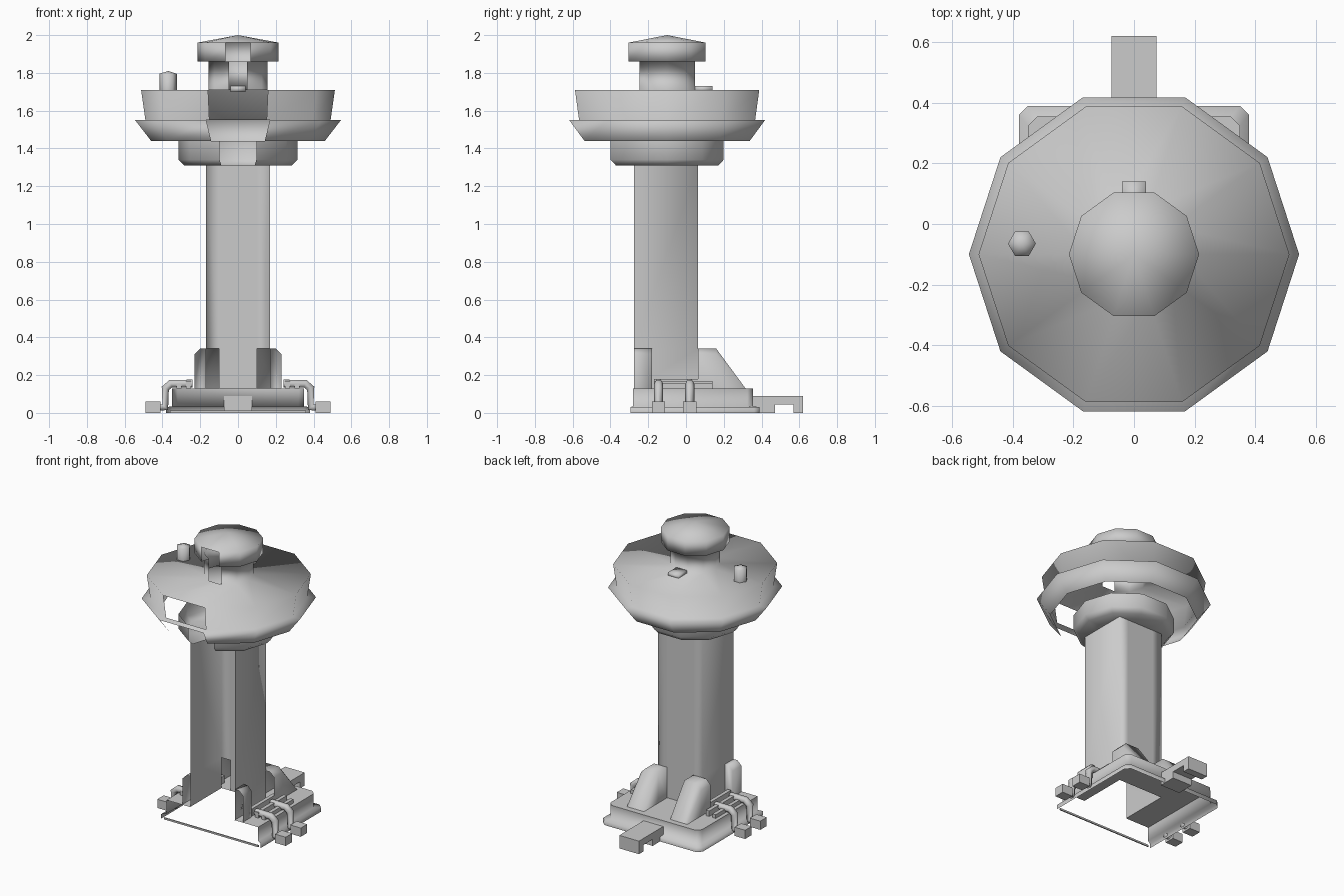
import bpy, bmesh, math

if "Cube" in bpy.data.objects:
    bpy.data.objects.remove(bpy.data.objects["Cube"], do_unlink=True)

GREY = (0.6, 0.6, 0.6, 1)
mat = bpy.data.materials.new("concrete_grey")
mat.use_nodes = True
mat.diffuse_color = GREY
mat.node_tree.nodes["Principled BSDF"].inputs["Base Color"].default_value = GREY


def finish(name, bm, mirror=False):
    """Turn a bmesh into a smooth shaded object, optionally mirrored in x."""
    mesh = bpy.data.meshes.new(name)
    bm.to_mesh(mesh)
    bm.free()
    mesh.materials.append(mat)
    for p in mesh.polygons:
        p.use_smooth = True
    ob = bpy.data.objects.new(name, mesh)
    bpy.context.collection.objects.link(ob)
    if mirror:
        ob.modifiers.new("mirror", "MIRROR").use_mirror_merge = False
    return ob


def loft(name, rows, closed=False, skip=(), caps=(), mirror=False):
    """Skin a list of point rows; skip holds (row, segment) pairs left open."""
    bm = bmesh.new()
    vs = [[bm.verts.new(p) for p in row] for row in rows]
    n = len(rows[0])
    for r in range(len(rows) - 1):
        for i in range(n if closed else n - 1):
            if (r, i) not in skip:
                j = (i + 1) % n
                bm.faces.new((vs[r][i], vs[r][j], vs[r + 1][j], vs[r + 1][i]))
    for c in caps:
        bm.faces.new(vs[c])
    bmesh.ops.remove_doubles(bm, verts=bm.verts, dist=1e-5)
    bmesh.ops.delete(bm, geom=[v for v in bm.verts if not v.link_faces], context="VERTS")
    return finish(name, bm, mirror)


def box(name, x, y, z, mirror=False):
    bm = bmesh.new()
    bmesh.ops.create_cube(bm, size=1)
    for v in bm.verts:
        v.co = [lo + (c + 0.5) * (hi - lo) for c, (lo, hi) in zip(v.co, (x, y, z))]
    return finish(name, bm, mirror)


def ring(radius, z, sides=10, cx=0, cy=-0.1):
    return [(cx + radius * math.cos(math.tau * i / sides),
             cy + radius * math.sin(math.tau * i / sides), z) for i in range(sides)]


FRONT = 7  # decagon side that faces the front

# Cabin, neck and cap, with an open front bay
cabin = [(.46, 1.44), (.545, 1.55), (.49, 1.55), (.513, 1.71), (.155, 1.71),
         (.155, 1.86), (.215, 1.86), (.215, 1.96), (0, 2.0)]
loft("cabin", [ring(*p) for p in cabin], closed=True,
     skip=[(r, FRONT) for r in (0, 2, 4, 5, 6)])

# Collar under the cabin
collar = [(.16, 1.31), (.285, 1.31), (.315, 1.34), (.315, 1.44)]
loft("collar", [ring(*p) for p in collar], closed=True,
     skip=[(r, FRONT) for r in range(3)])

# Shaft: three walls, open at the front, with openings into the back buttresses
plan = [(.17, -.275), (.17, .063), (.1, .063), (-.1, .063), (-.17, .063), (-.17, -.275)]
loft("shaft", [[(x, y, z) for x, y in plan] for z in (.13, .34, 1.31)],
     skip=[(0, 1), (0, 3)])

# Base: skirt, walls and a top with the shaft well cut out


def base_plan(w, back, front, z, c=.03):
    return [(w, front, z), (w, back - c, z), (w - c, back, z),
            (c - w, back, z), (-w, back - c, z), (-w, front, z)]


loft("base", [base_plan(.38, .39, -.295, 0), base_plan(.38, .39, -.295, .03),
              base_plan(.35, .355, -.28, .035), base_plan(.35, .355, -.28, .13)])
bm = bmesh.new()
well = [(-.17, -.28, .13), (-.17, .063, .13), (.17, .063, .13), (.17, -.28, .13)]
bm.faces.new([bm.verts.new(p) for p in base_plan(.35, .355, -.28, .13) + well])
finish("base_top", bm)
box("front_sill", (-.36, .36), (-.295, -.287), (0, .012))

# Buttresses at the back, sloping down to the base
section = [(.1, .13), (.1, .34), (.2, .34), (.23, .31), (.23, .13)]
loft("back_buttress", [[(x, y, z) for x, z in section] for y in (.063, .16)]
     + [[(x, .315, .13) for x, z in section]], mirror=True)
loft("front_post", [[(max(x, .17), y, z) for x, z in section] for y in (-.275, -.18)],
     caps=[1], mirror=True)

# Side pipes bending down to their feet, and slats between them
for k, y in enumerate((-.145, .02)):
    curve = bpy.data.curves.new("pipe_path", "CURVE")
    curve.dimensions = "3D"
    curve.bevel_depth = .024
    curve.bevel_resolution = 1
    path = [(.24, .155), (.355, .155), (.385, .13), (.385, .03), (.46, .03)]
    spline = curve.splines.new("POLY")
    spline.points.add(len(path) - 1)
    for pt, (x, z) in zip(spline.points, path):
        pt.co = (x, y, z, 1)
    temp = bpy.data.objects.new("pipe_path", curve)
    bpy.context.collection.objects.link(temp)
    bpy.context.view_layer.update()
    bm = bmesh.new()
    bm.from_mesh(temp.to_mesh())
    temp.to_mesh_clear()
    bpy.data.objects.remove(temp)
    finish(f"side_pipe_{k + 1}", bm, mirror=True)
    box(f"pipe_foot_{k + 1}", (.41, .49), (y - .035, y + .035), (0, .06), mirror=True)
for k in range(3):
    x = .2 + .05 * k
    box(f"vent_slat_{k + 1}", (x, x + .025), (-.17, .14), (.13, .18 - .012 * k), mirror=True)

# Arched duct at the back
bm = bmesh.new()
side = [(.35, 0), (.47, 0), (.47, .045), (.57, .045), (.57, 0), (.62, 0), (.62, .09), (.35, .09)]
face = bm.faces.new([bm.verts.new((-.075, y, z)) for y, z in side])
ext = bmesh.ops.extrude_face_region(bm, geom=[face], use_keep_orig=True)
for v in ext["geom"]:
    if isinstance(v, bmesh.types.BMVert):
        v.co.x = .075
bmesh.ops.recalc_face_normals(bm, faces=bm.faces)
duct = finish("back_duct", bm)

# Roof hatch and antenna
box("roof_hatch", (-.04, .04), (.04, .14), (1.7, 1.73))
loft("antenna", [ring(r, z, 6, -.37, -.065) for r, z in
                 ((.046, 1.71), (.046, 1.795), (0, 1.81))], closed=True)

# Keep hard corners on the small boxy parts
bpy.ops.object.select_all(action="DESELECT")
for ob in bpy.context.collection.objects:
    if ob.type == "MESH" and ob.name.startswith(("back_duct", "front_sill", "vent", "pipe_foot")):
        ob.select_set(True)
        bpy.context.view_layer.objects.active = ob
bpy.ops.object.shade_smooth_by_angle(angle=math.radians(40))
